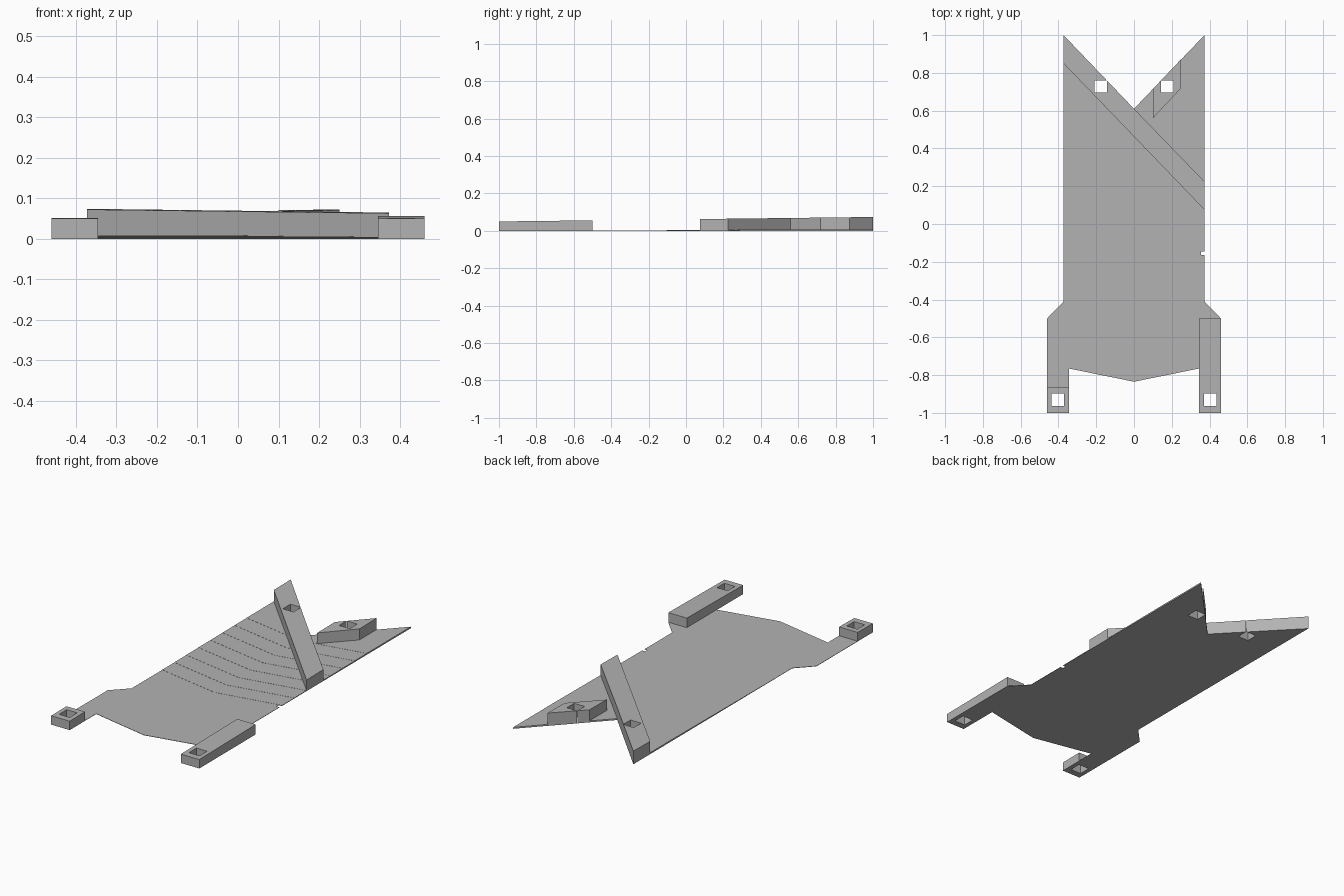
import bpy
import bmesh

if "Cube" in bpy.data.objects:
    bpy.data.objects.remove(bpy.data.objects["Cube"], do_unlink=True)

GREY = (0.45, 0.45, 0.45, 1.0)
mat = bpy.data.materials.new("plain grey")
mat.use_nodes = True
mat.diffuse_color = GREY
mat.node_tree.nodes["Principled BSDF"].inputs["Base Color"].default_value = GREY


def slab(name, outline, bottom, top):
    """Extrude a plan outline; top is a height or a function of y."""
    height = top if callable(top) else (lambda y: top)
    bm = bmesh.new()
    low = [bm.verts.new((x, y, bottom)) for x, y in outline]
    high = [bm.verts.new((x, y, height(y))) for x, y in outline]
    bm.faces.new(low[::-1])
    bm.faces.new(high)
    n = len(outline)
    for i in range(n):
        j = (i + 1) % n
        bm.faces.new((low[i], low[j], high[j], high[i]))
    bmesh.ops.recalc_face_normals(bm, faces=bm.faces)
    mesh = bpy.data.meshes.new(name)
    bm.to_mesh(mesh)
    bm.free()
    mesh.materials.append(mat)
    obj = bpy.data.objects.new(name, mesh)
    bpy.context.collection.objects.link(obj)
    return obj


def rect(x0, x1, y0, y1):
    return [(x0, y0), (x1, y0), (x1, y1), (x0, y1)]


def slope(y):
    return 0.05 + 0.012 * (y + 1)


def cut_hole(obj, cx, cy, r=0.033):
    cutter = slab("hole_cutter", rect(cx - r, cx + r, cy - r, cy + r), -0.1, 0.2)
    cutter.hide_render = True
    mod = obj.modifiers.new("hole", "BOOLEAN")
    mod.operation = "DIFFERENCE"
    mod.solver = "EXACT"
    mod.object = cutter
    bpy.context.view_layer.objects.active = obj
    bpy.ops.object.modifier_apply(modifier=mod.name)
    bpy.data.objects.remove(cutter, do_unlink=True)


W, FOOT, INNER = 0.373, 0.46, 0.345
FRONT_HOLES = [(-0.403, -0.93), (0.403, -0.93)]
BACK_HOLES = [(-0.175, 0.728), (0.175, 0.728)]

# Thin base plate with two front legs, forked back and a tiny side notch
base = slab("base_plate", [
    (-FOOT, -1), (-INNER, -1), (-INNER, -0.765), (0, -0.835), (INNER, -0.765),
    (INNER, -1), (FOOT, -1), (FOOT, -0.5), (W, -0.41),
    (W, -0.165), (W - 0.018, -0.165), (W - 0.018, -0.145), (W, -0.145),
    (W, 1), (0, 0.61), (-W, 1), (-W, -0.41), (-FOOT, -0.5)], 0, 0.002)
for hole in FRONT_HOLES + BACK_HOLES:
    cut_hole(base, *hole)

# Very shallow chevron tiers climbing towards the back
for k in range(8):
    y = -0.14 + 0.107 * k
    z = 0.002 + 0.0008 * k
    tier = slab(f"chevron_tier_{k + 1}", [
        (-W, y), (0, y - 0.07), (W, y), (W, 1), (0, 0.61), (-W, 1)], z, z + 0.0008)
    for hole in BACK_HOLES:
        cut_hole(tier, *hole)

# Raised blocks on the front legs
right_foot = slab("right_foot_block", rect(-FOOT, -INNER, -1, -0.865), 0.0005, slope)
cut_hole(right_foot, *FRONT_HOLES[0])
left_foot = slab("left_foot_block", rect(INNER, FOOT, -1, -0.5), 0.0005, slope)
cut_hole(left_foot, *FRONT_HOLES[1])

# Long diagonal bar and short fork block
bar = slab("diagonal_bar", [(-W, 0.85), (W, 0.075), (W, 0.225), (0, 0.61), (-W, 1)],
           0.001, slope)
cut_hole(bar, *BACK_HOLES[0])
fork = slab("fork_block", [(0.1, 0.56), (0.25, 0.72), (0.25, 0.873), (0.1, 0.715)],
            0.001, slope)
cut_hole(fork, *BACK_HOLES[1])
